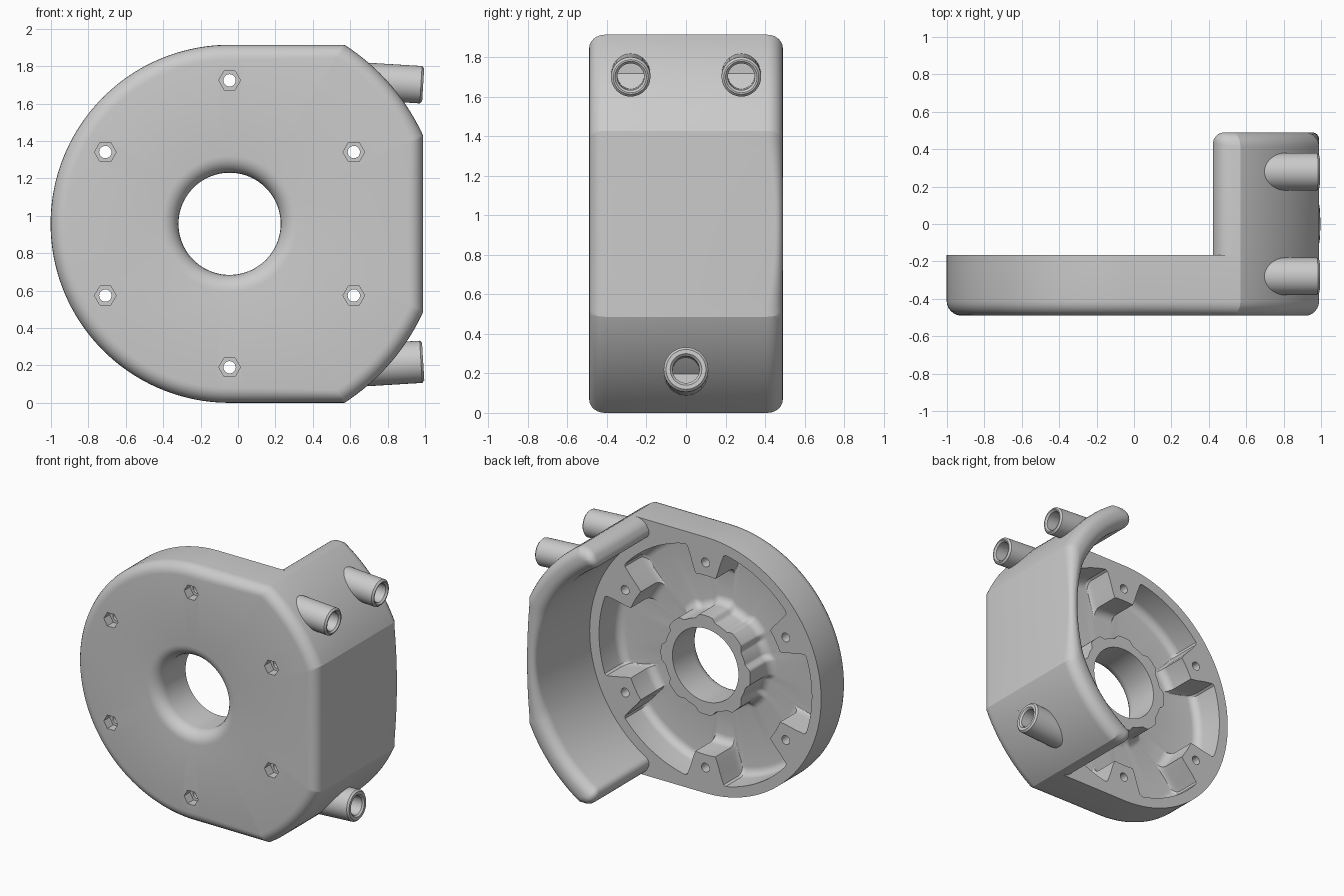
import bpy, bmesh
from math import sin, cos, radians, degrees, pi
from mathutils import Matrix, Vector

if "Cube" in bpy.data.objects:
    bpy.data.objects.remove(bpy.data.objects["Cube"])

CX, CZ = -0.045, 0.957            # axis of the round housing
FRONT, RIM, BACK = -0.49, -0.165, 0.49
FLOOR, ROUND_R, ARC_R, SIDE = -0.40, 0.957, 1.137, 1.035
HOLE_R, BOLT_R = 0.273, 0.767

grey = bpy.data.materials.new("plain_grey")
grey.use_nodes = True
grey.diffuse_color = (0.6, 0.6, 0.6, 1)
grey.node_tree.nodes["Principled BSDF"].inputs["Base Color"].default_value = (0.6, 0.6, 0.6, 1)


def finish(name, bm):
    bmesh.ops.remove_doubles(bm, verts=bm.verts, dist=1e-5)
    bmesh.ops.recalc_face_normals(bm, faces=bm.faces)
    mesh = bpy.data.meshes.new(name)
    bm.to_mesh(mesh)
    bm.free()
    mesh.materials.append(grey)
    obj = bpy.data.objects.new(name, mesh)
    bpy.context.collection.objects.link(obj)
    return obj


def activate(obj):
    bpy.ops.object.select_all(action='DESELECT')
    obj.select_set(True)
    bpy.context.view_layer.objects.active = obj


def smooth(obj):
    activate(obj)
    bpy.ops.object.shade_smooth_by_angle(angle=radians(20))


def arc(cx, cy, r, start, end, n=6):
    angles = [radians(start + (end - start) * i / n) for i in range(n + 1)]
    return [(cx + r * cos(a), cy + r * sin(a)) for a in angles]


def loft(name, sections, closed):
    """Skin loops of points; cap both ends when not closed."""
    bm = bmesh.new()
    loops = [[bm.verts.new(p) for p in s] for s in sections]
    pairs = list(zip(loops, loops[1:]))
    if closed:
        pairs.append((loops[-1], loops[0]))
    else:
        bm.faces.new(loops[0])
        bm.faces.new(loops[-1])
    for a, b in pairs:
        for i in range(len(a)):
            j = (i + 1) % len(a)
            bm.faces.new((a[i], a[j], b[j], b[i]))
    return finish(name, bm)


def polar(theta, pts):
    t = radians(theta)
    return [(CX + r * cos(t), y, CZ + r * sin(t)) for r, y in pts]


def smoothstep(v):
    v = max(0, min(1, v))
    return v * v * (3 - 2 * v)


def outline(theta):
    c, s = cos(radians(theta)), abs(sin(radians(theta)))
    if c <= 1e-6:
        return ROUND_R
    return min(ARC_R, ROUND_R / max(s, 1e-6), SIDE / c)


# Housing: round plate with central hub, cavity and six bosses
def plate_section(theta):
    edge = outline(theta)
    boss = smoothstep((10.5 - abs(theta % 60 - 30)) / 3.5)
    cavity = 0.88 - 0.21 * boss
    hub = 0.34 + 0.03 * smoothstep(0.5 + 0.9 * cos(radians(8 * theta)))
    pts = arc(HOLE_R + 0.09, FRONT + 0.09, 0.09, 180, 270)
    pts += arc(edge - 0.08, FRONT + 0.08, 0.08, 270, 360)
    pts += [(edge, RIM), (cavity, RIM)]
    pts += arc(cavity - 0.06, FLOOR + 0.06, 0.06, 0, -90)
    pts += arc(hub + 0.06, FLOOR + 0.06, 0.06, 270, 180)
    pts += [(hub, RIM), (HOLE_R, RIM)]
    return polar(theta, pts)


CORNERS = [24.45, 57.32]
angles = sorted([float(a) for a in range(360)] + CORNERS + [360 - a for a in CORNERS])
housing = loft("housing", [plate_section(a) for a in angles], True)


# Screw holes and hexagonal nut pockets
def cut_ring(sides, radius, y0, y1):
    bm = bmesh.new()
    for k in range(6):
        a = radians(30 + 60 * k)
        place = Vector((CX + BOLT_R * cos(a), (y0 + y1) / 2, CZ + BOLT_R * sin(a)))
        turn = Matrix.Rotation(pi / 2, 4, 'X') @ Matrix.Rotation(pi / 2, 4, 'Z')
        bmesh.ops.create_cone(bm, cap_ends=True, segments=sides, radius1=radius,
                              radius2=radius, depth=y1 - y0,
                              matrix=Matrix.Translation(place) @ turn)
    # point the hexagon corners sideways
    if sides == 6:
        for k in range(6):
            a = radians(30 + 60 * k)
            c = Vector((CX + BOLT_R * cos(a), 0, CZ + BOLT_R * sin(a)))
            vs = [v for v in bm.verts if (Vector((v.co.x, 0, v.co.z)) - c).length < 0.1]
            widest = max(abs(v.co.x - c.x) for v in vs)
            if widest < radius * 0.95:
                bmesh.ops.rotate(bm, verts=vs, cent=c, matrix=Matrix.Rotation(pi / 6, 3, 'Y'))
    cutter = finish("cutter", bm)
    cutter.hide_render = True
    activate(housing)
    mod = housing.modifiers.new("cut", 'BOOLEAN')
    mod.operation = 'DIFFERENCE'
    mod.solver = 'EXACT'
    mod.object = cutter
    bpy.ops.object.modifier_apply(modifier=mod.name)
    bpy.data.objects.remove(cutter)


cut_ring(20, 0.033, FRONT - 0.1, RIM + 0.1)
cut_ring(6, 0.058, FRONT - 0.1, FRONT + 0.07)
smooth(housing)


# Side wall: crescent behind the plate with rounded back and ends
def wall_section(theta, inset):
    inner, outer, back = ROUND_R + inset, outline(theta) - inset, BACK - inset
    f = min(0.08, (outer - inner) / 2 - 0.0005)
    pts = [(inner, RIM)] + arc(inner + f, back - f, f, 180, 90)
    pts += arc(outer - f, back - f, f, 90, 0) + [(outer, RIM)]
    return polar(theta, pts)


END, END_R = 62, 0.05
tip = [(END - degrees(END_R * (1 - sin(a))), END_R * (1 - cos(a)))
       for a in [pi / 2 * i / 6 for i in range(7)]]
middle = sorted([float(a) for a in range(-58, 59, 2)] + CORNERS + [-a for a in CORNERS])
stations = [(-t, i) for t, i in reversed(tip)] + [(a, 0) for a in middle] + tip
wall = loft("side_wall", [wall_section(t, i) for t, i in stations], False)
smooth(wall)


# Hose pipes: short tubes with a blind bore
def pipe(name, y, z, radius, tilt):
    length, bore, rim = 0.305, 0.068, 0.012
    profile = [(0, -length), (radius, -length), (radius, -rim), (radius - rim, 0),
               (bore + rim, 0), (bore, -rim), (bore, -0.19), (0, -0.19)]
    bm = bmesh.new()
    verts = [bm.verts.new((x, r, 0)) for r, x in profile]
    edges = [bm.edges.new(p) for p in zip(verts, verts[1:])]
    bmesh.ops.spin(bm, geom=verts + edges, cent=(0, 0, 0), axis=(1, 0, 0),
                   angle=2 * pi, steps=40, use_merge=True)
    place = Matrix.Translation((0.99, y, z)) @ Matrix.Rotation(radians(tilt), 4, 'Y')
    bmesh.ops.transform(bm, matrix=place, verts=bm.verts)
    smooth(finish(name, bm))


pipe("upper_front_pipe", -0.28, 1.70, 0.1, 3.5)
pipe("upper_back_pipe", 0.28, 1.70, 0.1, 3.5)
pipe("lower_pipe", 0, 0.22, 0.113, -3.5)
